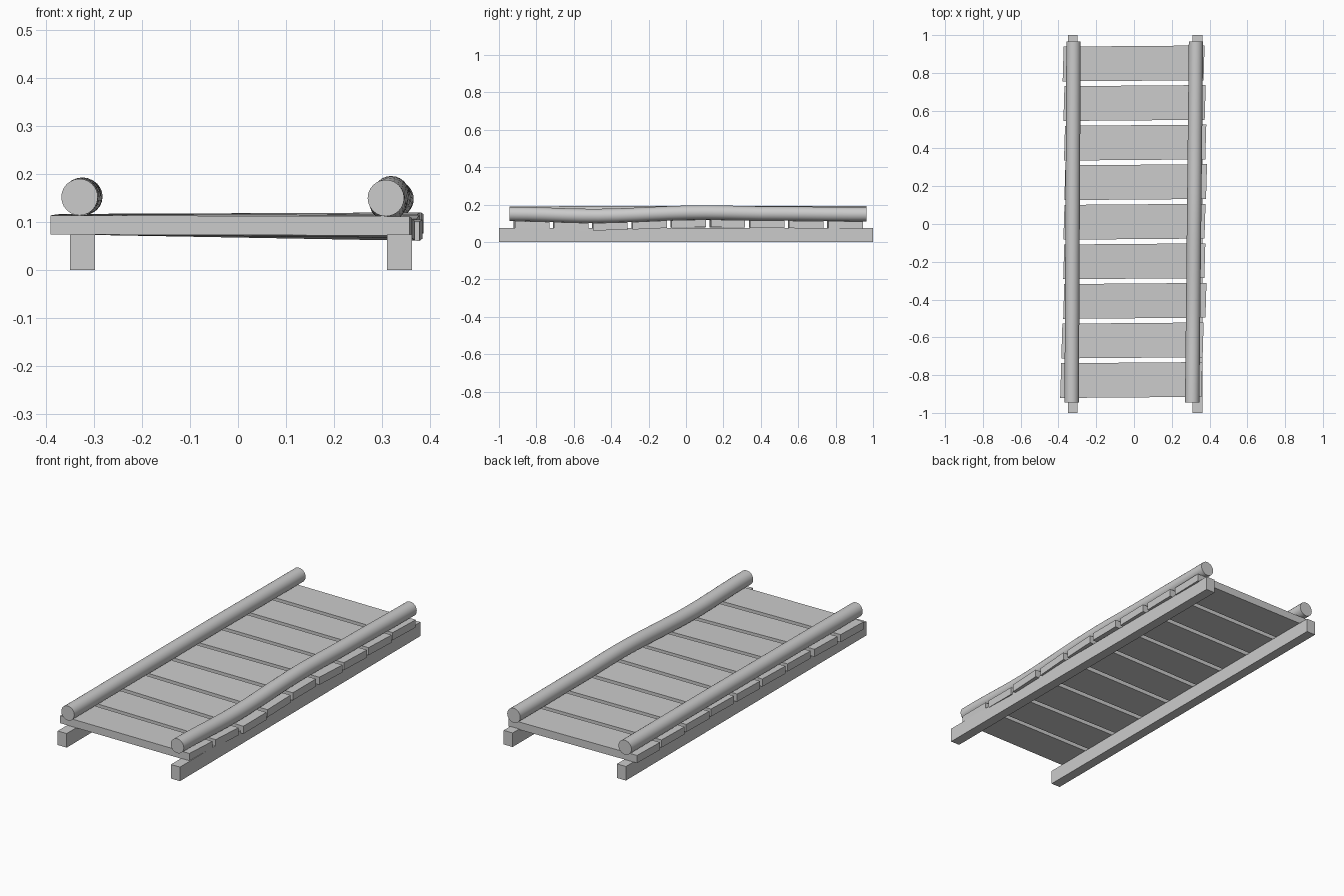
import bpy, bmesh
from math import cos, sin, tau
from mathutils import Vector

if "Cube" in bpy.data.objects:
    bpy.data.objects.remove(bpy.data.objects["Cube"])


def make(name, verts, faces):
    me = bpy.data.meshes.new(name)
    me.from_pydata(verts, [], faces)
    bm = bmesh.new()
    bm.from_mesh(me)
    bmesh.ops.recalc_face_normals(bm, faces=bm.faces)
    bm.to_mesh(me)
    bm.free()
    ob = bpy.data.objects.new(name, me)
    bpy.context.collection.objects.link(ob)
    return ob


BOX = [(0, 1, 3, 2), (4, 6, 7, 5), (0, 4, 5, 1), (2, 3, 7, 6), (0, 2, 6, 4), (1, 5, 7, 3)]


def curve(points, y):
    # smooth interpolation through (y, value) points
    if y <= points[0][0]:
        return points[0][1]
    for (a, va), (b, vb) in zip(points, points[1:]):
        if y <= b:
            t = (y - a) / (b - a)
            return va + (vb - va) * t * t * (3 - 2 * t)
    return points[-1][1]


# Gentle sag of the deck along its right and left edges
RIGHT = [(-0.92, -0.002), (-0.5, -0.013), (0.1, 0.006), (0.45, 0.0), (0.94, -0.004)]
LEFT = [(-0.92, 0.0), (-0.4, 0.002), (0.2, 0.003), (0.94, 0.001)]

# Ground beams
for side, x0 in (("left", -0.35), ("right", 0.31)):
    make(side + "_beam", [(x, y, z) for x in (x0, x0 + 0.052) for y in (-1, 1) for z in (0, 0.074)], BOX)

# Deck planks, front to back: left end, right end
ends = [(-0.388, 0.36), (-0.382, 0.366), (-0.372, 0.381), (-0.372, 0.375), (-0.371, 0.376),
        (-0.366, 0.384), (-0.368, 0.38), (-0.371, 0.377), (-0.375, 0.371)]
for i, (xl, xr) in enumerate(ends):
    yc = -0.826 + i * 0.2095
    verts = []
    for x, sag, skew in ((xl, LEFT, -0.003), (xr, RIGHT, 0.003)):
        for dy in (-0.092, 0.092):
            z = 0.074 + curve(sag, yc + dy)
            verts += [(x + dy * 0.03, yc + dy + skew, z), (x + dy * 0.03, yc + dy + skew, z + 0.04)]
    make("plank_%d" % (i + 1), verts, BOX)


# Log rails resting on the deck
def log(name, xa, xb, sag, sides=24, rings=20, r=0.038):
    verts, faces = [], []
    for k in range(rings + 1):
        t = k / rings
        y = -0.945 + 1.91 * t
        c = Vector((xa + (xb - xa) * t, y, 0.152 + curve(sag, y)))
        verts += [c + Vector((r * cos(tau * j / sides), 0, r * sin(tau * j / sides))) for j in range(sides)]
    for k in range(rings):
        for j in range(sides):
            n = (j + 1) % sides
            faces.append((k * sides + j, k * sides + n, (k + 1) * sides + n, (k + 1) * sides + j))
    faces.append(tuple(range(sides)))
    faces.append(tuple(rings * sides + j for j in range(sides)))
    ob = make(name, verts, faces)
    bpy.ops.object.select_all(action='DESELECT')
    ob.select_set(True)
    bpy.context.view_layer.objects.active = ob
    bpy.ops.object.shade_smooth_by_angle(angle=0.7)


log("left_rail", -0.330, -0.320, LEFT)
log("right_rail", 0.308, 0.328, RIGHT)
